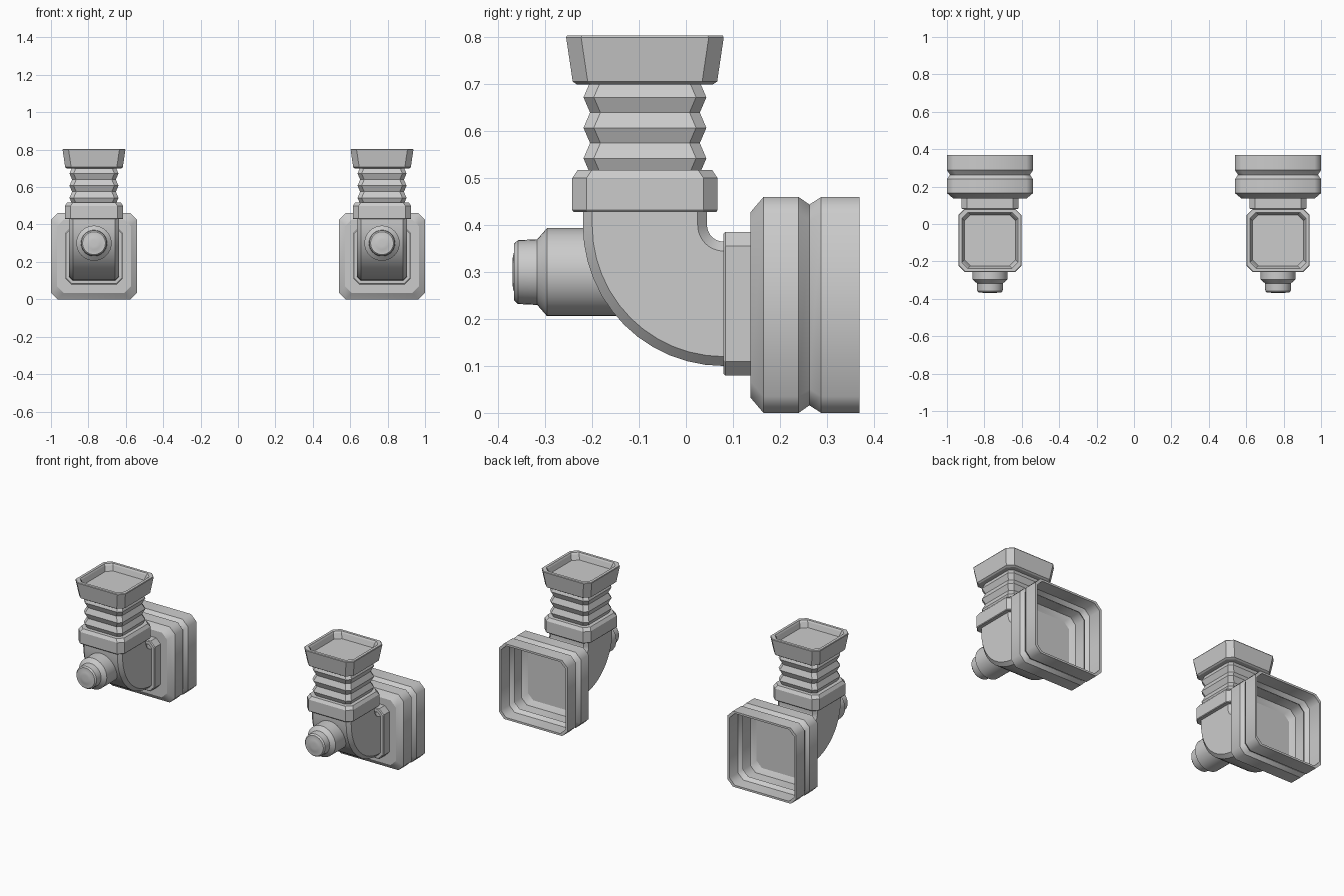
import bpy, bmesh
from math import sin, cos, pi, radians
from mathutils import Vector

if "Cube" in bpy.data.objects:
    bpy.data.objects.remove(bpy.data.objects["Cube"])

CX = 0.77        # x of the right-hand unit; the left one is mirrored
NECK_Y = -0.0875  # axis of the vertical stack
PORT_Z = 0.2325   # axis of the horizontal outlet
X, Y, Z = Vector((1, 0, 0)), Vector((0, 1, 0)), Vector((0, 0, 1))


def square_ring(centre, v, half, c):
    """Square with cut corners, spanned by X and v."""
    k = half - c
    pts = [(half, -k), (half, k), (k, half), (-k, half),
           (-half, k), (-half, -k), (-k, -half), (k, -half)]
    return [centre + X * a + v * b for a, b in pts]


def round_ring(centre, r, n=32):
    return [centre + X * r * cos(2 * pi * i / n) + Z * r * sin(2 * pi * i / n)
            for i in range(n)]


def loft(name, rings, soft_corners=False, angle=None):
    """Skin the rings, cap both ends and mirror to the other side."""
    bm = bmesh.new()
    rows = [[bm.verts.new(p) for p in ring] for ring in rings]
    n = len(rows[0])
    for a, b in zip(rows, rows[1:]):
        for i in range(n):
            j = (i + 1) % n
            bm.faces.new((a[i], a[j], b[j], b[i]))
    bm.faces.new(rows[0][::-1])
    bm.faces.new(rows[-1])
    bmesh.ops.recalc_face_normals(bm, faces=bm.faces)
    if soft_corners:
        for f in bm.faces:
            f.smooth = True
        for row in rows:
            for i in range(n):
                bm.edges.get((row[i], row[(i + 1) % n])).smooth = False
    mesh = bpy.data.meshes.new(name)
    bm.to_mesh(mesh)
    bm.free()
    obj = bpy.data.objects.new(name, mesh)
    bpy.context.collection.objects.link(obj)
    if angle:
        bpy.ops.object.select_all(action='DESELECT')
        bpy.context.view_layer.objects.active = obj
        obj.select_set(True)
        bpy.ops.object.shade_smooth_by_angle(angle=radians(angle))
    obj.modifiers.new("Mirror", 'MIRROR').use_mirror_merge = False
    return obj


def stack(name, profile, c):
    """Vertical part from (z, half width) pairs."""
    return loft(name, [square_ring(Vector((CX, NECK_Y, z)), Y, h, c) for z, h in profile])


def outlet(name, profile, z, c, soft=False):
    """Horizontal part from (y, half width) pairs."""
    return loft(name, [square_ring(Vector((CX, y, z)), Z, h, c) for y, h in profile], soft)


# Open back housing: outer skin, rim, then inner skin
outer = [(0.137, 0.197), (0.165, 0.23), (0.240, 0.23), (0.263, 0.214), (0.288, 0.23), (0.37, 0.23)]
inner = [(0.37, 0.218), (0.288, 0.218), (0.263, 0.202), (0.240, 0.218), (0.170, 0.218), (0.149, 0.19)]
outlet("back_housing", outer + inner, 0.23, 0.035, True)

# Flange between elbow and housing
outlet("outlet_flange", [(0.08, 0.149), (0.084, 0.153), (0.145, 0.153)], PORT_Z, 0.03)

# Elbow swept through a quarter turn
bend = Vector((CX, 0.08, 0.40))
radius = 0.1675
rings = [square_ring(Vector((CX, NECK_Y, 0.44)), Y, 0.1325, 0.02)]
for i in range(13):
    t = i / 12 * pi / 2
    d = Y * -cos(t) - Z * sin(t)
    rings.append(square_ring(bend + d * radius, -d, 0.1325, 0.02))
rings.append(square_ring(Vector((CX, 0.10, PORT_Z)), Z, 0.1325, 0.02))
loft("elbow", rings, angle=30)

# Collar, bellows and cup of the vertical stack
stack("neck_collar", [(0.428, 0.152), (0.432, 0.155), (0.50, 0.155), (0.518, 0.143)], 0.03)
bellows = [(0.51 + 0.0325 * i, 0.131 if i % 2 else 0.117) for i in range(7)]
stack("bellows", bellows, 0.022)
stack("top_cup", [(0.70, 0.145), (0.706, 0.154), (0.80, 0.168), (0.804, 0.166),
                  (0.804, 0.150), (0.795, 0.145), (0.765, 0.136)], 0.032)

# Round front nozzle
nozzle = [(-0.12, 0.094), (-0.296, 0.094), (-0.317, 0.070), (-0.358, 0.068), (-0.366, 0.061),
          (-0.366, 0.044), (-0.369, 0.034), (-0.37, 0.018)]
loft("front_nozzle", [round_ring(Vector((CX, y, 0.30)), r) for y, r in nozzle], angle=30)
